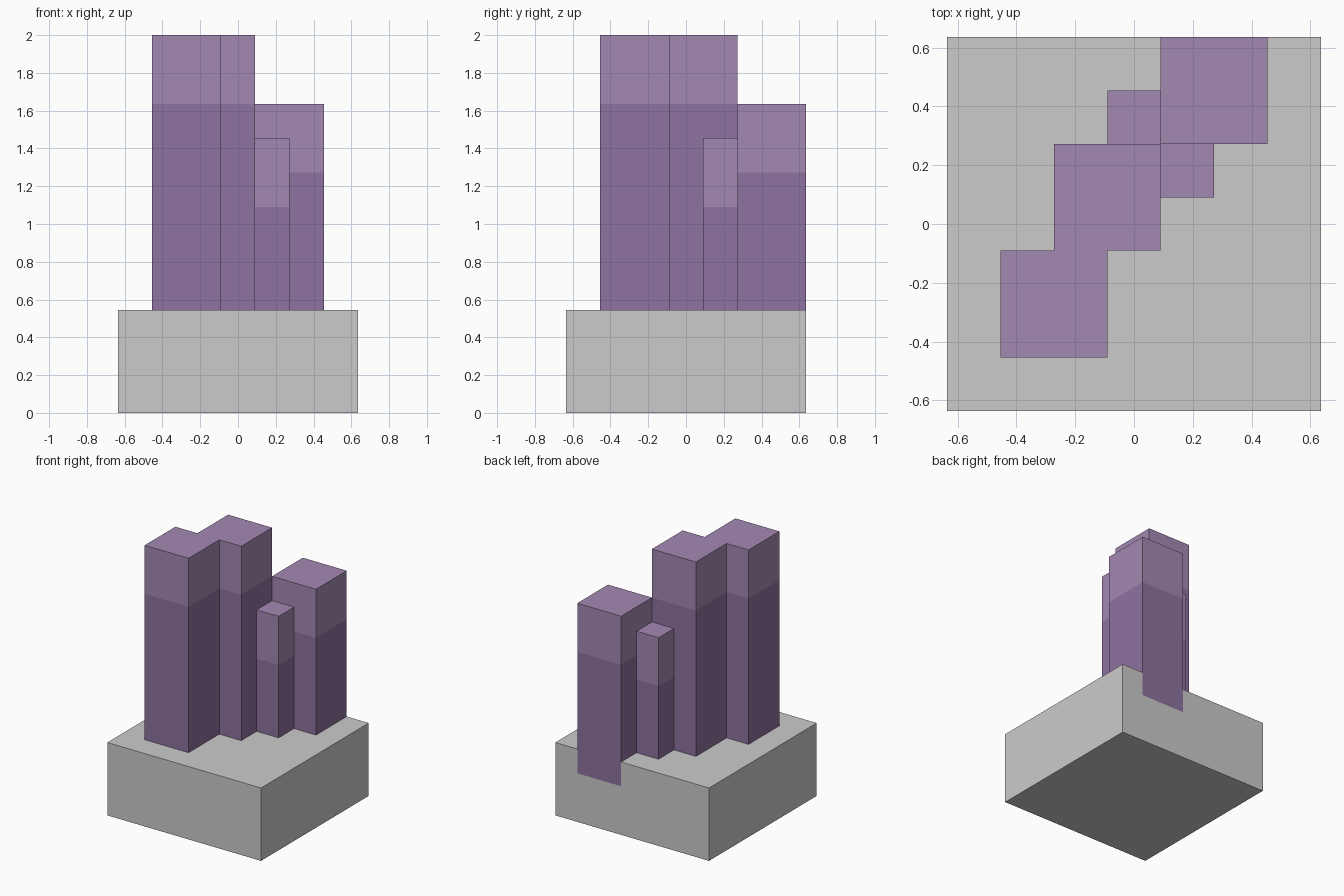
import bpy, bmesh, math
from mathutils import Vector

if "Cube" in bpy.data.objects:
    bpy.data.objects.remove(bpy.data.objects["Cube"])

U = 2 / 11          # one block
SIDE, BASE_H = 7, 3  # base size in blocks
TIP_H, ROOT = 2, 1   # light caps, and how deep the columns sink into the base

# columns: first cell x, first cell y, width, top (in blocks)
COLUMNS = [(1, 1, 2, 11), (2, 3, 2, 11), (4, 5, 2, 9), (4, 4, 1, 8), (3, 5, 1, 8)]

# fill the block grid: base first, then columns set into it
cells = {(x, y, z): "stone_base"
         for x in range(SIDE) for y in range(SIDE) for z in range(BASE_H)}
for cx, cy, w, top in COLUMNS:
    for x in range(cx, cx + w):
        for y in range(cy, cy + w):
            for z in range(BASE_H - ROOT, top):
                cells[x, y, z] = "crystal_tips" if z >= top - TIP_H else "crystal_shafts"


def material(name, color):
    mat = bpy.data.materials.new(name)
    mat.diffuse_color = color
    mat.use_nodes = True
    mat.node_tree.nodes["Principled BSDF"].inputs["Base Color"].default_value = mat.diffuse_color
    return mat


def build_part(name, mat=None):
    """Make the outer skin of all blocks belonging to one part."""
    bm = bmesh.new()
    for cell, part in cells.items():
        if part != name:
            continue
        for axis in range(3):
            for s in (-1, 1):
                n = Vector((0, 0, 0))
                n[axis] = s
                if tuple(int(a + b) for a, b in zip(cell, n)) in cells:
                    continue
                t = Vector((n.y, n.z, n.x))
                b = n.cross(t)
                mid = Vector(cell) + Vector((0.5, 0.5, 0.5)) + n / 2
                corners = [mid + (t * p + b * q) / 2
                           for p, q in ((-1, -1), (1, -1), (1, 1), (-1, 1))]
                shift = Vector((SIDE / 2, SIDE / 2, 0))
                bm.faces.new([bm.verts.new((c - shift) * U) for c in corners])
    # weld blocks together and merge flat areas
    bmesh.ops.remove_doubles(bm, verts=bm.verts, dist=1e-4)
    bmesh.ops.dissolve_limit(bm, angle_limit=math.radians(1),
                             verts=bm.verts, edges=bm.edges)
    mesh = bpy.data.meshes.new(name)
    bm.to_mesh(mesh)
    bm.free()
    if mat:
        mesh.materials.append(mat)
    bpy.context.collection.objects.link(bpy.data.objects.new(name, mesh))


build_part("stone_base")
build_part("crystal_shafts", material("purple", (0.27, 0.17, 0.35, 1)))
build_part("crystal_tips", material("light_purple", (0.37, 0.25, 0.45, 1)))
